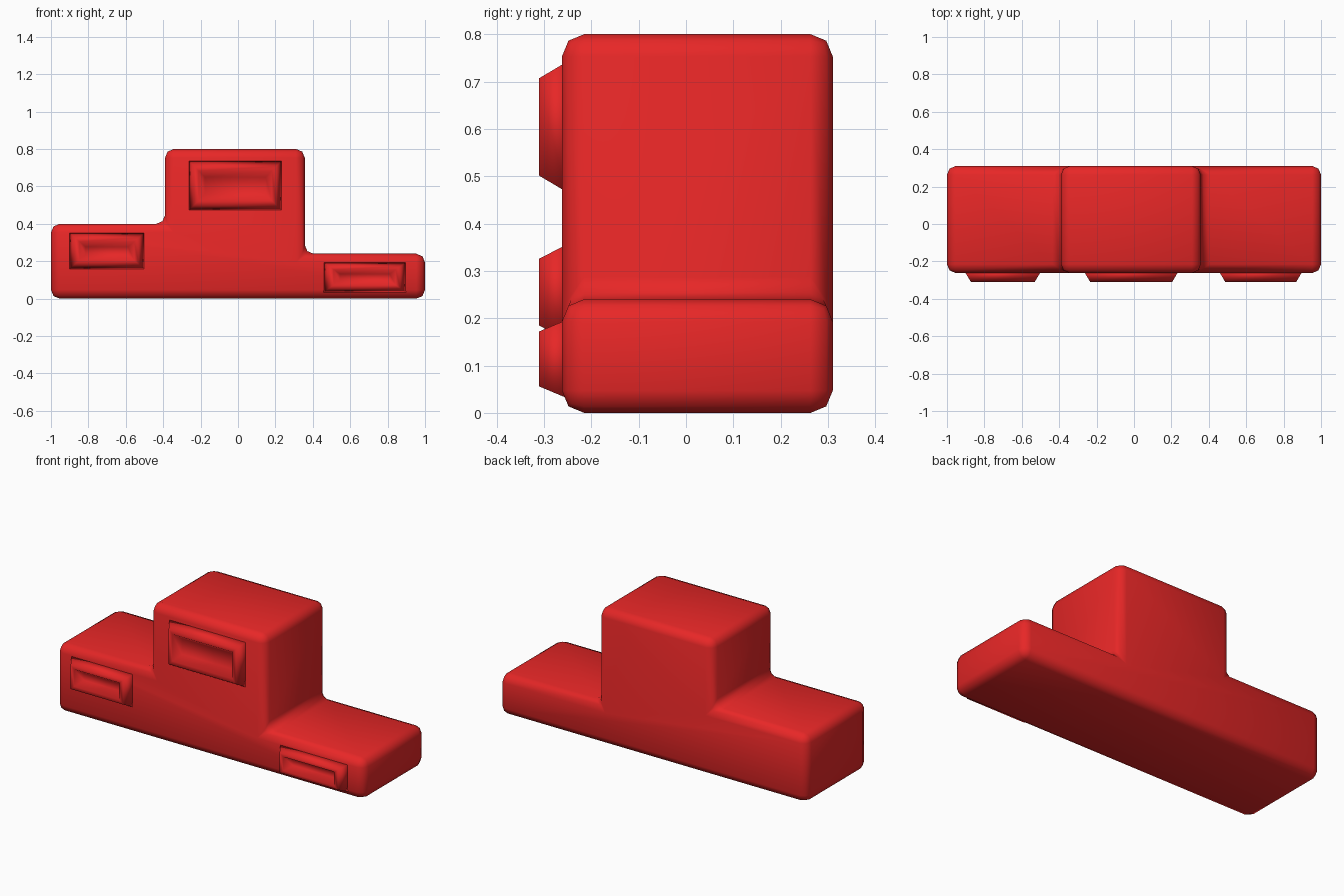
import bpy
import bmesh

cube = bpy.data.objects.get("Cube")
if cube:
    bpy.data.objects.remove(cube, do_unlink=True)

red = bpy.data.materials.new("bright red")
red.use_nodes = True
red.diffuse_color = (0.8, 0.02, 0.02, 1)
red.node_tree.nodes["Principled BSDF"].inputs["Base Color"].default_value = (0.8, 0.02, 0.02, 1)

BACK, FACE, RIM = 0.31, -0.262, -0.31


def add_object(name, bm):
    bmesh.ops.recalc_face_normals(bm, faces=bm.faces)
    for f in bm.faces:
        f.smooth = True
    mesh = bpy.data.meshes.new(name)
    bm.to_mesh(mesh)
    bm.free()
    mesh.materials.append(red)
    obj = bpy.data.objects.new(name, mesh)
    bpy.context.collection.objects.link(obj)
    return obj


# Stepped podium body: one outline pushed through the depth, then rounded
outline = [(-1, 0), (1, 0), (1, 0.24), (0.357, 0.24),
           (0.357, 0.8), (-0.39, 0.8), (-0.39, 0.4), (-1, 0.4)]
bm = bmesh.new()
front = bm.faces.new([bm.verts.new((x, FACE, z)) for x, z in outline])
solid = bmesh.ops.extrude_face_region(bm, geom=[front], use_keep_orig=True)
for v in solid["geom"]:
    if isinstance(v, bmesh.types.BMVert):
        v.co.y = BACK
body = add_object("podium_body", bm)
bevel = body.modifiers.new("rounded edges", 'BEVEL')
bevel.width = 0.047
bevel.segments = 2
bevel.limit_method = 'ANGLE'


# Raised label frame: sloped sides, thin rim, sunken sloped panel
def label_frame(name, x0, x1, z0, z1):
    bm = bmesh.new()
    loops = []
    for inset, y in ((-0.004, FACE + 0.006), (0.028, RIM), (0.052, RIM), (0.085, FACE - 0.004)):
        # the vertical inset shrinks a little on low labels
        iz = inset * min(1, (z1 - z0) / 0.22)
        corners = ((x0 + inset, z0 + iz), (x1 - inset, z0 + iz),
                   (x1 - inset, z1 - iz), (x0 + inset, z1 - iz))
        loops.append([bm.verts.new((x, y, z)) for x, z in corners])
    for a, b in zip(loops, loops[1:]):
        for i in range(4):
            j = (i + 1) % 4
            bm.faces.new((a[i], a[j], b[j], b[i]))
    bm.faces.new(loops[-1])
    # closed back keeps the outward direction unambiguous
    bm.faces.new(loops[0][::-1])
    add_object(name, bm)


label_frame("centre_label_frame", -0.262, 0.232, 0.473, 0.735)
label_frame("right_label_frame", -0.9, -0.503, 0.16, 0.35)
label_frame("left_label_frame", 0.46, 0.895, 0.036, 0.192)
